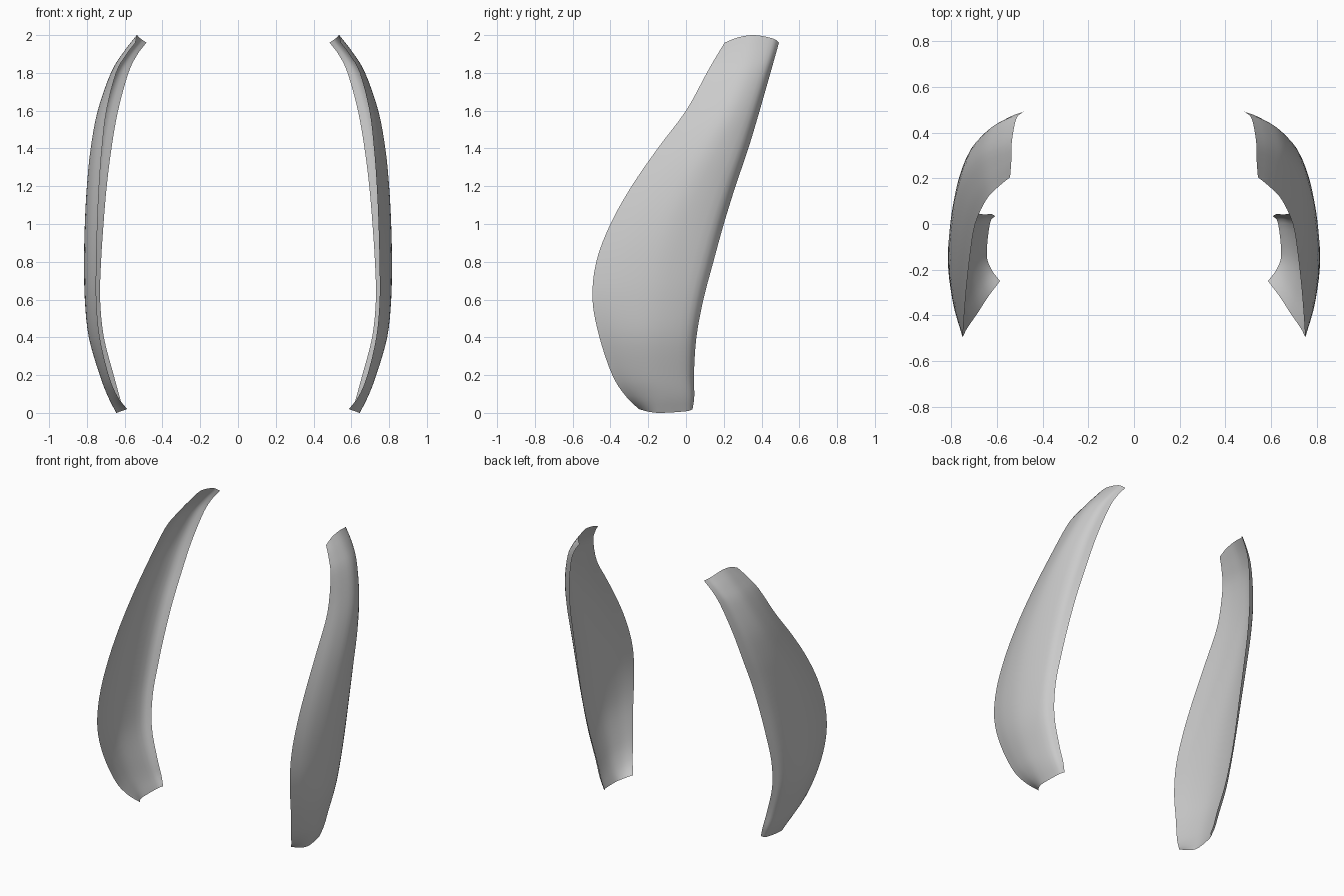
import bpy, bmesh
from mathutils import Vector

# Stations: z, edge z offset, front edge x y, outermost x and its depth fraction, rear edge x y
ROWS = [
    (0.00, 0.02, 0.587, -0.25, 0.645, 0.42, 0.608, 0.035),
    (0.09, 0.00, 0.640, -0.32, 0.690, 0.50, 0.628, 0.044),
    (0.20, 0.00, 0.685, -0.39, 0.732, 0.52, 0.658, 0.042),
    (0.40, 0.00, 0.732, -0.458, 0.790, 0.54, 0.710, 0.055),
    (0.60, 0.00, 0.750, -0.495, 0.811, 0.56, 0.730, 0.092),
    (0.80, 0.00, 0.749, -0.475, 0.815, 0.56, 0.725, 0.145),
    (1.00, 0.00, 0.744, -0.40, 0.811, 0.56, 0.712, 0.20),
    (1.20, 0.00, 0.735, -0.288, 0.800, 0.57, 0.695, 0.262),
    (1.40, 0.00, 0.720, -0.15, 0.780, 0.58, 0.670, 0.33),
    (1.60, 0.00, 0.696, 0.00, 0.742, 0.60, 0.635, 0.39),
    (1.80, 0.00, 0.645, 0.11, 0.672, 0.60, 0.580, 0.447),
    (1.91, -0.015, 0.592, 0.165, 0.605, 0.58, 0.534, 0.474),
    (2.00, -0.04, 0.543, 0.205, 0.535, 0.55, 0.485, 0.492),
]


def section(z, dz, fx, fy, mx, mf, rx, ry):
    """Five points across the panel, from front edge to rear edge."""
    d = ry - fy
    return [Vector(p) for p in (
        (fx, fy, z + dz),
        (fx + 0.68 * (mx - fx), fy + d * mf * 0.45, z + dz * 0.3),
        (mx, fy + d * mf, z),
        (rx + 0.62 * (mx - rx), fy + d * 0.89, z + dz * 0.45),
        (rx, ry, z + dz))]


def smooth_path(pts, steps):
    """Catmull-Rom interpolation with extrapolated ends."""
    p = [2 * pts[0] - pts[1]] + pts + [2 * pts[-1] - pts[-2]]
    out = []
    for i in range(1, len(p) - 2):
        a, b, c, d = p[i - 1:i + 3]
        for k in range(steps):
            t = k / steps
            out.append(0.5 * (2 * b + (c - a) * t + (2 * a - 5 * b + 4 * c - d) * t * t
                              + (3 * b - a - 3 * c + d) * t ** 3))
    return out + [pts[-1].copy()]


# Loft the curved side panel, across and then along its height
sections = [smooth_path(section(*r), 4) for r in ROWS]
columns = [smooth_path(list(c), 4) for c in zip(*sections)]

bm = bmesh.new()
grid = [[bm.verts.new(p) for p in col] for col in columns]
for a, b in zip(grid, grid[1:]):
    for j in range(len(a) - 1):
        bm.faces.new((a[j], b[j], b[j + 1], a[j + 1]))
for f in bm.faces:
    f.smooth = True
mesh = bpy.data.meshes.new("curved_side_panels")
bm.to_mesh(mesh)
bm.free()
panels = bpy.data.objects.new("curved_side_panels", mesh)
bpy.context.collection.objects.link(panels)

# Matching panel on the other side
mirror = panels.modifiers.new("mirror", 'MIRROR')
mirror.use_mirror_merge = False
